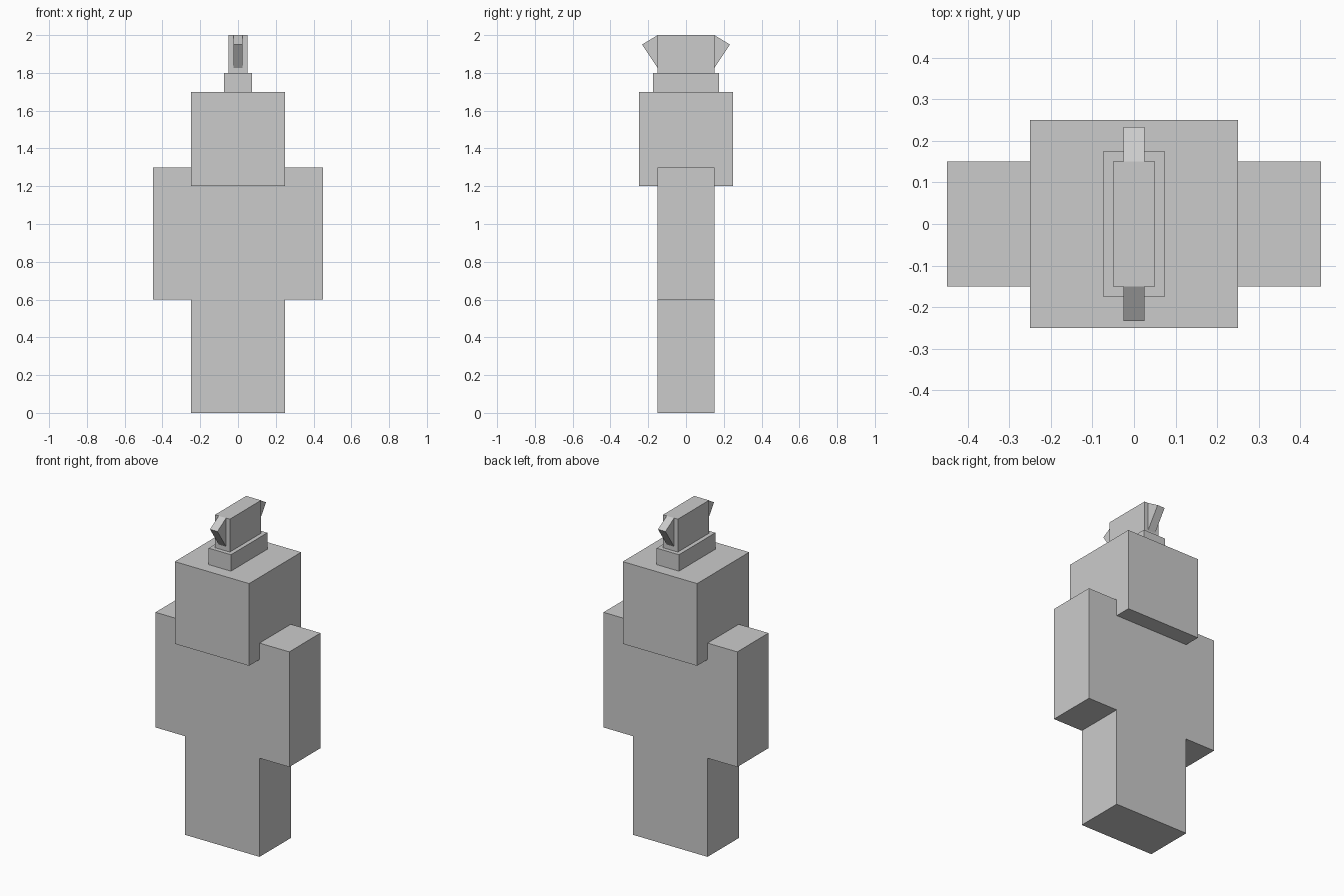
import bpy
import bmesh
from mathutils import Matrix, Vector

cube = bpy.data.objects.get("Cube")
if cube:
    bpy.data.objects.remove(cube, do_unlink=True)

grey = bpy.data.materials.new("plain grey")
grey.use_nodes = True
grey.diffuse_color = (0.6, 0.6, 0.6, 1)
grey.node_tree.nodes["Principled BSDF"].inputs["Base Color"].default_value = grey.diffuse_color


def finish(name, bm):
    bmesh.ops.recalc_face_normals(bm, faces=bm.faces)
    mesh = bpy.data.meshes.new(name)
    bm.to_mesh(mesh)
    bm.free()
    mesh.materials.append(grey)
    obj = bpy.data.objects.new(name, mesh)
    bpy.context.collection.objects.link(obj)


def box(name, x, width, depth, bottom, top):
    """Block centred on y, spanning bottom to top."""
    bm = bmesh.new()
    place = Matrix.Translation((x, 0, (bottom + top) / 2))
    size = Matrix.Diagonal((width, depth, top - bottom, 1))
    bmesh.ops.create_cube(bm, size=1, matrix=place @ size)
    finish(name, bm)


def spike(name, side):
    """Wedge on the front or back face of the crest."""
    profile = [(0.15, 2.0), (0.233, 1.95), (0.15, 1.826)]
    bm = bmesh.new()
    face = bm.faces.new([bm.verts.new((-0.025, side * y, z)) for y, z in profile])
    new = bmesh.ops.extrude_face_region(bm, geom=[face])["geom"]
    verts = [v for v in new if isinstance(v, bmesh.types.BMVert)]
    bmesh.ops.translate(bm, verts=verts, vec=Vector((0.05, 0, 0)))
    finish(name, bm)


# Body
box("torso", 0, 0.5, 0.3, 0.6, 1.2)
box("head", 0, 0.5, 0.5, 1.2, 1.7)

# Limbs
for side, label in ((1, "left"), (-1, "right")):
    box(label + "_arm", side * 0.35, 0.2, 0.3, 0.6, 1.3)
    box(label + "_leg", side * 0.125, 0.25, 0.3, 0, 0.6)

# Headpiece
box("crest_base", 0, 0.15, 0.35, 1.7, 1.8)
box("crest", 0, 0.1, 0.3, 1.8, 2.0)
spike("front_spike", -1)
spike("back_spike", 1)
